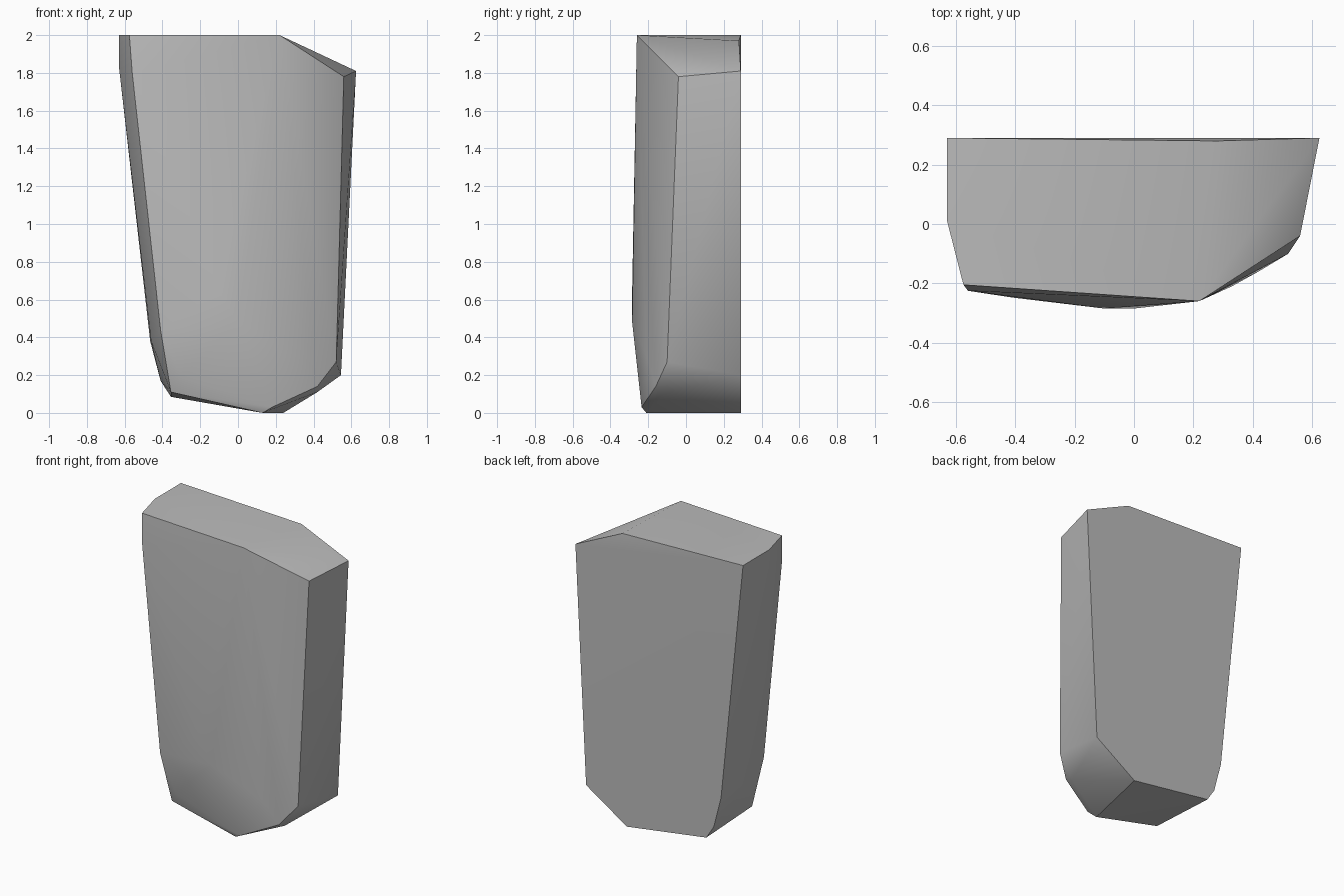
import bpy
import bmesh
import math

# Remove the default cube if the scene has it
default_cube = bpy.data.objects.get("Cube")
if default_cube:
    bpy.data.objects.remove(default_cube, do_unlink=True)


def make_material(name, colour):
    material = bpy.data.materials.new(name)
    material.use_nodes = True
    material.diffuse_color = colour
    shader = material.node_tree.nodes["Principled BSDF"]
    shader.inputs["Base Color"].default_value = colour
    return material


def hull_object(name, points, material):
    """Wrap a convex faceted solid around corner points."""
    bm = bmesh.new()
    for point in points:
        bm.verts.new(point)
    hull = bmesh.ops.convex_hull(bm, input=bm.verts)
    inside = [v for v in bm.verts if not v.link_faces]
    bmesh.ops.delete(bm, geom=inside, context="VERTS")
    bmesh.ops.recalc_face_normals(bm, faces=bm.faces)
    mesh = bpy.data.meshes.new(name)
    bm.to_mesh(mesh)
    bm.free()
    mesh.materials.append(material)
    obj = bpy.data.objects.new(name, mesh)
    bpy.context.collection.objects.link(obj)
    return obj


# Flat back outline, as x and z
back_y = 0.29
back_profile = [(-0.63, 2), (-0.465, 0.38), (-0.41, 0.17), (-0.355, 0.085),
                (0.24, 0), (0.545, 0.2), (0.625, 1.81)]
back = [(x, back_y, z) for x, z in back_profile]

# Top rim with its cut corner
top = [(-0.63, 0.01, 2), (-0.575, -0.205, 2), (0.22, -0.26, 2),
       (0.56, -0.04, 1.78), (0.28, 0.28, 1.97)]

# Tapering right flank
right_flank = [(-0.63, 0.01, 1.83), (-0.56, -0.225, 1.8),
               (-0.46, 0, 0.38), (-0.41, -0.248, 0.44)]

# Gently bulging front
front = [(0, -0.285, 0.48), (-0.1, -0.285, 0.65),
         (0.33, -0.21, 0.3), (0.52, -0.1, 0.27)]

# Chipped facets around the foot
foot = [(-0.3, -0.24, 0.19), (-0.355, -0.2, 0.11), (0.13, -0.21, 0),
        (0.18, -0.235, 0.03), (0.42, -0.1, 0.11), (0.42, -0.16, 0.14)]

stone_grey = make_material("stone grey", (0.5, 0.5, 0.5, 1))
slab = hull_object("stone_slab", back + top + right_flank + front + foot, stone_grey)

# Soften shallow facets while the main edges stay crisp
bpy.ops.object.select_all(action="DESELECT")
slab.select_set(True)
bpy.context.view_layer.objects.active = slab
bpy.ops.object.shade_smooth_by_angle(angle=math.radians(30))
